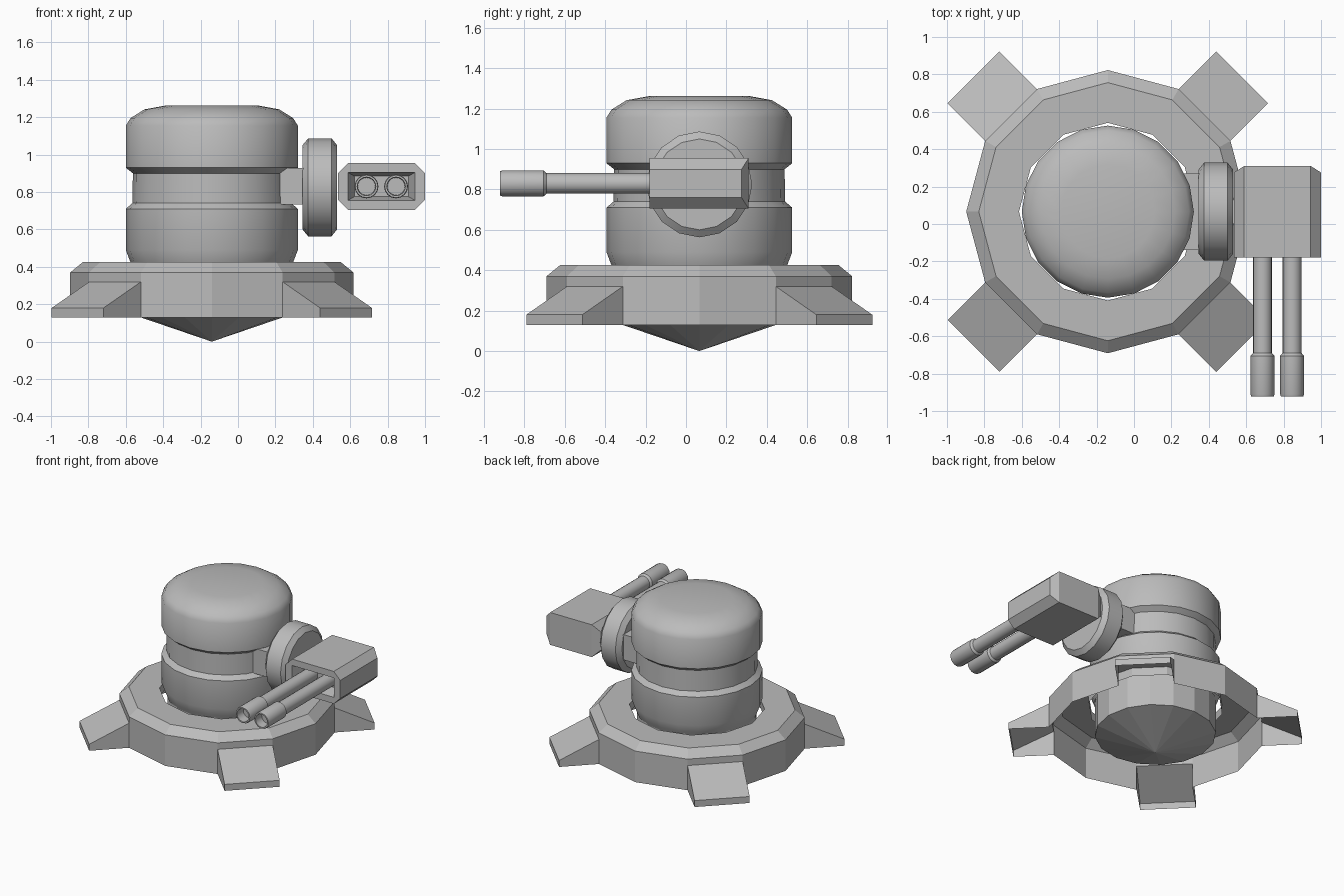
import bpy, bmesh, math
from mathutils import Matrix, Vector

if "Cube" in bpy.data.objects:
    bpy.data.objects.remove(bpy.data.objects["Cube"])

CX, CY = -0.14, 0.066   # axis of the turret
ARM_Z = 0.825           # height of the side arm

grey = bpy.data.materials.new("plain_grey")
grey.diffuse_color = (0.5, 0.5, 0.5, 1)
grey.use_nodes = True
grey.node_tree.nodes["Principled BSDF"].inputs["Base Color"].default_value = grey.diffuse_color


def finish(name, bm, smooth=None, recalc=True):
    if recalc:
        bmesh.ops.recalc_face_normals(bm, faces=bm.faces)
    me = bpy.data.meshes.new(name)
    bm.to_mesh(me)
    bm.free()
    me.materials.append(grey)
    ob = bpy.data.objects.new(name, me)
    bpy.context.collection.objects.link(ob)
    if smooth:
        bpy.ops.object.select_all(action='DESELECT')
        ob.select_set(True)
        bpy.context.view_layer.objects.active = ob
        bpy.ops.object.shade_smooth_by_angle(angle=math.radians(smooth))
    return ob


def lathe(name, profile, sides, matrix, smooth=None):
    """Spin (radius, height) points around z; radius 0 closes to a point."""
    bm = bmesh.new()
    rings = []
    for r, h in profile:
        n = sides if r > 0 else 1
        rings.append([bm.verts.new(matrix @ Vector((r * math.cos(2 * math.pi * i / sides),
                                                    r * math.sin(2 * math.pi * i / sides), h)))
                      for i in range(n)])
    for a, b in zip(rings, rings[1:]):
        for i in range(sides):
            j = (i + 1) % sides
            if len(a) == 1:
                bm.faces.new((a[0], b[j], b[i]))
            elif len(b) == 1:
                bm.faces.new((a[i], a[j], b[0]))
            else:
                bm.faces.new((a[i], a[j], b[j], b[i]))
    return finish(name, bm, smooth)


def polar(r, deg, z):
    a = math.radians(deg)
    return Vector((CX + r * math.cos(a), CY + r * math.sin(a), z))


# Base skirt: open shell whose four diagonal faces open into the hollow legs
bm = bmesh.new()
levels = [(0.757, 0.13), (0.757, 0.32), (0.757, 0.37), (0.69, 0.425), (0.475, 0.425), (0.475, 0.36)]
rings = [[bm.verts.new(polar(r, 30 * i, z)) for i in range(12)] for r, z in levels]
for k in range(len(levels) - 1):
    for i in range(12):
        j = (i + 1) % 12
        if k == 0 and i % 3 == 1:      # leg goes here
            out = polar(0.284, 30 * i + 15, 0) - Vector((CX, CY, 0))
            a, b, c, d = rings[0][i], rings[0][j], rings[1][j], rings[1][i]
            e, f = bm.verts.new(a.co + out), bm.verts.new(b.co + out)
            g, h = [bm.verts.new(v.co + Vector((0, 0, 0.05))) for v in (f, e)]
            for face in ((e, f, g, h), (h, g, c, d), (a, e, h, d), (f, b, c, g)):
                bm.faces.new(face)
        else:
            bm.faces.new((rings[k][i], rings[k][j], rings[k + 1][j], rings[k + 1][i]))
finish("base_with_legs", bm, recalc=False)

# Turret body: lower cone, drum, neck and rounded cap
upright = Matrix.Translation((CX, CY, 0))
lathe("lower_cone", [(0, 0), (0.425, 0.145), (0.425, 0.42)], 16, upright)
lathe("turret_body", [(0.425, 0.40), (0.437, 0.43), (0.46, 0.49), (0.46, 0.71), (0.425, 0.74),
                      (0.422, 0.90), (0.46, 0.93), (0.46, 1.155), (0.435, 1.195),
                      (0.36, 1.242), (0.25, 1.262), (0, 1.262)], 20, upright, 35)

# Arm stub joining the body to the pivot disc
bm = bmesh.new()
bmesh.ops.create_cube(bm, size=1, matrix=Matrix.Translation((0.27, CY, 0.832))
                      @ Matrix.Diagonal((0.18, 0.41, 0.195, 1)))
finish("arm_stub", bm)

# Pivot disc
sideways = Matrix.Translation((0, CY, ARM_Z)) @ Matrix.Rotation(math.pi / 2, 4, 'Y')
lathe("pivot_disc", [(0, 0.345), (0.225, 0.345), (0.262, 0.375), (0.262, 0.50),
                     (0.225, 0.53), (0, 0.53)], 16, sideways, 35)

# Gun housing: chamfered block with a tapered recess in the front
bm = bmesh.new()
CHX, CHZ = 0.767, 0.83
octagon = [(0.178, 0.125), (0.233, 0.07), (0.233, -0.07), (0.178, -0.125)]
octagon += [(-x, -z) for x, z in octagon]
front = [bm.verts.new((CHX + x, -0.18, CHZ + z)) for x, z in octagon]
back = [bm.verts.new((CHX + x, 0.31 if abs(x) < 0.2 else 0.275, CHZ + z)) for x, z in octagon]
for i in range(8):
    j = (i + 1) % 8
    bm.faces.new((front[i], front[j], back[j], back[i]))
bm.faces.new([back[i] for i in (0, 3, 4, 7)])
bm.faces.new(back[0:4])
bm.faces.new(back[4:8])


def rect(hx, hz, y):
    return [bm.verts.new((CHX + sx * hx, y, CHZ + sz * hz))
            for sx, sz in ((1, 1), (1, -1), (-1, -1), (-1, 1))]


rim, floor = rect(0.18, 0.075, -0.18), rect(0.145, 0.055, -0.08)
for k in range(4):
    n = (k + 1) % 4
    bm.faces.new((rim[k], rim[n], floor[n], floor[k]))
bm.faces.new(floor)
for outer, inner in (((0, 1, 2, 3), (1, 0)), ((3, 4), (2, 1)), ((4, 5, 6, 7), (3, 2)), ((7, 0), (0, 3))):
    bm.faces.new([front[i] for i in outer] + [rim[i] for i in inner])
finish("gun_housing", bm)

# Twin barrels with thicker hollow muzzles
for side, x in (("left", 0.687), ("right", 0.845)):
    forward = Matrix.Translation((x, 0, CHZ)) @ Matrix.Rotation(math.pi / 2, 4, 'X')
    lathe(side + "_barrel", [(0.051, 0.08), (0.051, 0.69), (0.064, 0.705), (0.064, 0.91),
                             (0.060, 0.922), (0.050, 0.922), (0.047, 0.85), (0, 0.85)],
          16, forward, 35)
